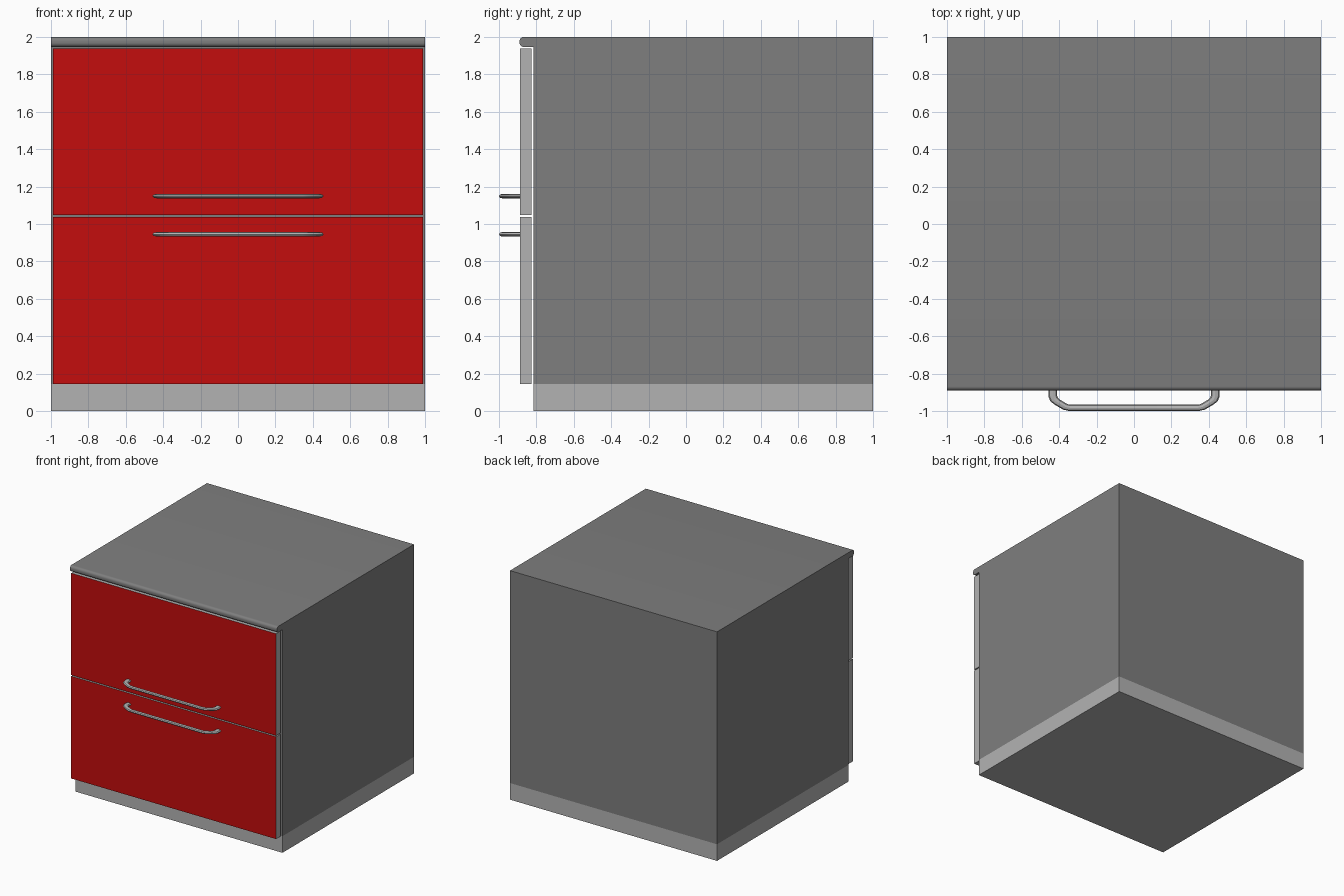
import bpy, bmesh, math

if "Cube" in bpy.data.objects:
    bpy.data.objects.remove(bpy.data.objects["Cube"])


def material(name, rgb):
    m = bpy.data.materials.new(name)
    m.diffuse_color = (*rgb, 1)
    m.use_nodes = True
    m.node_tree.nodes["Principled BSDF"].inputs["Base Color"].default_value = m.diffuse_color
    return m


dark = material("dark_grey", (0.21, 0.21, 0.21))
light = material("light_grey", (0.45, 0.45, 0.45))
red = material("red", (0.55, 0.004, 0.004))


def link_mesh(name, bm, *mats):
    bmesh.ops.recalc_face_normals(bm, faces=bm.faces)
    me = bpy.data.meshes.new(name)
    bm.to_mesh(me)
    bm.free()
    for m in mats:
        me.materials.append(m)
    ob = bpy.data.objects.new(name, me)
    bpy.context.collection.objects.link(ob)
    return ob


def extrude_x(name, profile, half_width, *mats, front_slot=0):
    """Extrude a (y, z) profile across x; faces looking forward get front_slot."""
    bm = bmesh.new()
    face = bm.faces.new([bm.verts.new((-half_width, y, z)) for y, z in profile])
    geo = bmesh.ops.extrude_face_region(bm, geom=[face])["geom"]
    verts = [v for v in geo if isinstance(v, bmesh.types.BMVert)]
    bmesh.ops.translate(bm, verts=verts, vec=(2 * half_width, 0, 0))
    bmesh.ops.recalc_face_normals(bm, faces=bm.faces)
    for f in bm.faces:
        if f.normal.y < -0.9:
            f.material_index = front_slot
    return link_mesh(name, bm, *mats)


def rect(y0, y1, z0, z1):
    return [(y0, z0), (y1, z0), (y1, z1), (y0, z1)]


def smooth(ob):
    bpy.ops.object.select_all(action='DESELECT')
    ob.select_set(True)
    bpy.context.view_layer.objects.active = ob
    bpy.ops.object.shade_smooth_by_angle(angle=math.radians(40))


# Plinth
extrude_x("plinth", rect(-0.815, 1, 0, 0.145), 1, light)

# Carcass with rounded worktop lip
r = 0.022
arc = [(-0.89 + r - r * math.sin(t), zc - r * math.cos(t))
       for zc, a, b in ((1.947 + r, 0, 90), (2 - r, 90, 180))
       for t in (math.radians(a + (b - a) * i / 6) for i in range(7))]
smooth(extrude_x("carcass", [(1, 2), (1, 0.145), (-0.815, 0.145), (-0.815, 1.947)] + arc,
                 1, dark))

# Drawer fronts and their bar handles
path = [(0.444, -0.87), (0.444, -0.92), (0.437, -0.938), (0.42, -0.952),
        (0.375, -0.978), (0.35, -0.983)]
path = [(-x, y) for x, y in path] + path[::-1]
for name, z0, z1, hz in (("lower", 0.145, 1.038, 0.945), ("upper", 1.048, 1.938, 1.149)):
    extrude_x(name + "_drawer_front", rect(-0.888, -0.826, z0, z1), 0.99,
              light, red, front_slot=1)
    # Tube is flattened in z and widened in x
    sx, sz = 1.4, 0.7
    cu = bpy.data.curves.new(name + "_handle", 'CURVE')
    cu.dimensions = '3D'
    cu.bevel_depth = 0.017
    cu.bevel_resolution = 2
    cu.use_fill_caps = True
    sp = cu.splines.new('POLY')
    sp.points.add(len(path) - 1)
    for p, (x, y) in zip(sp.points, path):
        p.co = (x * 0.978 / sx, y, 0, 1)
    cu.materials.append(light)
    ob = bpy.data.objects.new(name + "_handle", cu)
    bpy.context.collection.objects.link(ob)
    ob.scale = (sx, 1, sz)
    ob.location.z = hz
    bpy.ops.object.select_all(action='DESELECT')
    ob.select_set(True)
    bpy.context.view_layer.objects.active = ob
    bpy.ops.object.convert(target='MESH')
    smooth(bpy.context.view_layer.objects.active)
